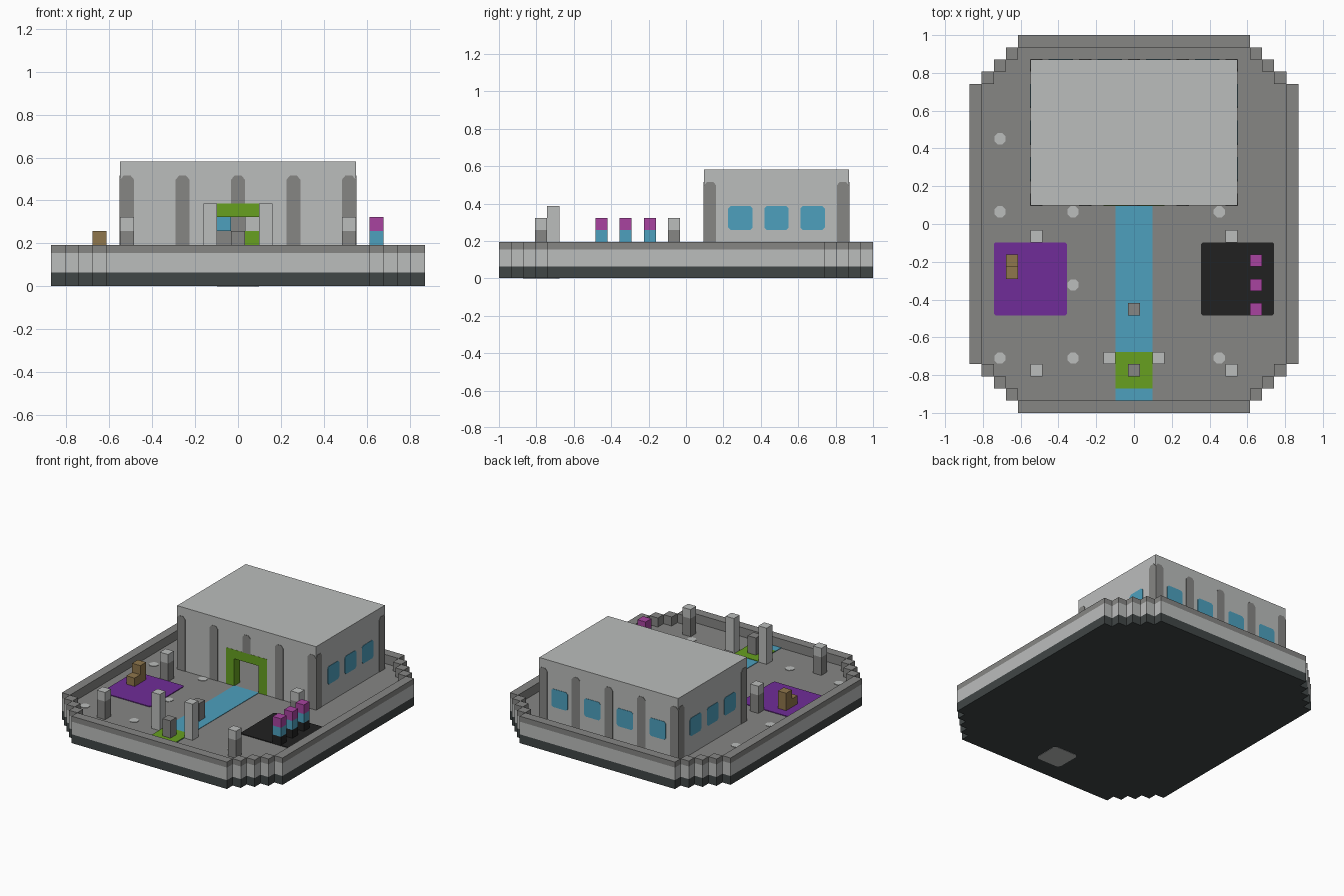
import bpy, bmesh
from math import radians, sin, cos, pi
from mathutils import Matrix, Vector

U = 2 / 31  # one block; all sizes below are in blocks

if "Cube" in bpy.data.objects:
    bpy.data.objects.remove(bpy.data.objects["Cube"], do_unlink=True)


def material(name, rgb):
    m = bpy.data.materials.new(name)
    m.use_nodes = True
    linear = [((c / 255 + 0.055) / 1.055) ** 2.4 for c in rgb] + [1]
    m.diffuse_color = linear
    m.node_tree.nodes["Principled BSDF"].inputs["Base Color"].default_value = linear
    return m


LIGHT = material("light stone", (187, 189, 188))
GREY = material("grey stone", (134, 134, 132))
SLATE = material("dark slate", (64, 70, 70))
BLACK = material("black", (33, 33, 33))
PURPLE = material("purple", (112, 44, 152))
BLUE = material("blue", (77, 160, 190))
GREEN = material("green", (103, 160, 32))
MAGENTA = material("magenta", (168, 68, 160))
BROWN = material("brown", (143, 118, 76))


def finish(name, bm, mats, rule=None, matrix=Matrix()):
    bmesh.ops.recalc_face_normals(bm, faces=bm.faces)
    bm.normal_update()
    if rule:
        for f in bm.faces:
            f.material_index = rule(f.calc_center_median(), f.normal)
    bm.transform(Matrix.Scale(U, 4) @ matrix)
    mesh = bpy.data.meshes.new(name)
    bm.to_mesh(mesh)
    bm.free()
    for m in mats:
        mesh.materials.append(m)
    ob = bpy.data.objects.new(name, mesh)
    bpy.context.collection.objects.link(ob)
    return ob


def boxes(name, spans, mats, rule=None):
    """Axis-aligned boxes given as (x0, x1, y0, y1, z0, z1)."""
    bm = bmesh.new()
    for x0, x1, y0, y1, z0, z1 in spans:
        m = Matrix.Translation(((x0 + x1) / 2, (y0 + y1) / 2, (z0 + z1) / 2))
        m = m @ Matrix.Diagonal((x1 - x0, y1 - y0, z1 - z0, 1))
        bmesh.ops.create_cube(bm, size=1, matrix=m)
    return finish(name, bm, mats, rule)


def block(name, x, y, z0, z1, mat):
    return boxes(name, [(x - .5, x + .5, y - .5, y + .5, z0, z1)], [mat])


def prism(name, pts, z0, z1, mats, rule=None, matrix=Matrix()):
    bm = bmesh.new()
    face = bm.faces.new([bm.verts.new((x, y, z0)) for x, y in pts])
    new = bmesh.ops.extrude_face_region(bm, geom=[face])["geom"]
    verts = [g for g in new if isinstance(g, bmesh.types.BMVert)]
    bmesh.ops.translate(bm, verts=verts, vec=(0, 0, z1 - z0))
    return finish(name, bm, mats, rule, matrix)


def pad(x0, x1, y0, y1, c):
    """Rectangle outline with clipped corners."""
    return [(x0 + c, y0), (x1 - c, y0), (x1, y0 + c), (x1, y1 - c),
            (x1 - c, y1), (x0 + c, y1), (x0, y1 - c), (x0, y0 + c)]


# Stepped platform: slate foot, light band with a grey floor on top
quarter = [(9.5, 15.5)]
for i in range(4):
    quarter += [(9.5 + i, 14.5 - i), (10.5 + i, 14.5 - i)]
quarter.append((13.5, 11.5))
quarter = list(dict.fromkeys(quarter))
outline = (quarter + [(x, -y) for x, y in reversed(quarter)]
           + [(-x, -y) for x, y in quarter] + [(-x, y) for x, y in reversed(quarter)])
prism("platform_foot", outline, 0.03, 1, [SLATE])
prism("platform_floor", outline, 1, 2, [LIGHT, GREY], lambda c, n: int(n.z > .9))
prism("underside_patch", pad(-1.5, 1.5, -13.5, -10.5, .3), 0, 0.03, [LIGHT])

# Rim wall: four bars and the corner steps, with a light outer lower band
rim = []
for z0, z1 in ((2, 2.4), (2.4, 3)):
    for s in (-1, 1):
        rim.append((-9.5, 9.5, s * 15 - .5, s * 15 + .5, z0, z1))
        rim.append((s * 13 - .5, s * 13 + .5, -11.5, 11.5, z0, z1))
        for t in (-1, 1):
            for i in range(3):
                x, y = s * (10 + i), t * (14 - i)
                rim.append((x - .5, x + .5, y - .5, y + .5, z0, z1))
boxes("rim_wall", rim, [GREY, LIGHT],
      lambda c, n: int(c.z < 2.4 and abs(n.z) < .5 and n.x * c.x + n.y * c.y > 0))

# Floor studs on a regular grid
octagon = [(.5 * cos(pi * (k + .5) / 4), .5 * sin(pi * (k + .5) / 4)) for k in range(8)]
for x in (-11, -5, 7):
    for y in (-11, -5, 1, 7):
        hidden = (x == 7 and y in (-5, 7)) or (x, y) in ((-11, -5), (-5, 7))
        if not hidden:
            prism("floor_stud", [(x + a, y + b) for a, b in octagon], 2, 2.05, [LIGHT])

# Path and coloured floor pads
boxes("path", [(-1.5, 1.5, -14.5, 1.5, 2, 2.05)], [BLUE])
boxes("entrance_pad", [(-1.5, 1.5, -13.5, -10.5, 2, 2.1)], [GREEN])
prism("purple_pad", pad(-11.5, -5.5, -7.5, -1.5, .15), 2, 2.08, [PURPLE])
prism("black_pad", pad(5.5, 11.5, -7.5, -1.5, .15), 2, 2.08, [BLACK])

# Hollow hall with roof, walls and a doorway
boxes("hall", [(-8.5, 8.5, 1.5, 13.5, 8, 9),
               (-8.5, -7.5, 1.5, 13.5, 2, 8), (7.5, 8.5, 1.5, 13.5, 2, 8),
               (-7.5, 7.5, 12.5, 13.5, 2, 8),
               (-7.5, -2.5, 1.5, 2.5, 2, 8), (2.5, 7.5, 1.5, 2.5, 2, 8),
               (-2.5, 2.5, 1.5, 2.5, 6, 8)], [LIGHT])
boxes("hall_lining", [(-7.5, 7.5, 12.4, 12.5, 2, 8), (-7.5, -7.4, 2.5, 12.4, 2, 8),
                      (7.4, 7.5, 2.5, 12.4, 2, 8)], [GREY])
boxes("door_frame", [(-2.5, -1.5, 1.48, 2.5, 2, 6), (1.5, 2.5, 1.48, 2.5, 2, 6),
                     (-1.5, 1.5, 1.48, 2.5, 5, 6)], [GREEN])
block("inner_blue_block", -1, 11.9, 4, 5, BLUE)
block("inner_light_block", 1, 11.9, 4, 5, LIGHT)
block("inner_green_block", 1, 11.9, 2, 4, GREEN)


# Painted arches and windows on the hall walls
def wall_plate(name, pts, angle, dist, mat):
    m = (Matrix.Translation((0, 7.5, 0)) @ Matrix.Rotation(radians(angle), 4, "Z")
         @ Matrix.Rotation(radians(90), 4, "X"))
    prism(name, pts, dist, dist + .04, [mat], None, m)


def arch(x, z0):
    return [(x - .5, z0), (x + .5, z0), (x + .5, 7.7), (x + .25, 8),
            (x - .25, 8), (x - .5, 7.7)]


def window(x):
    return pad(x - 1, x + 1, 4, 6, .2)


for x in (-8, -4, 0, 4, 8):
    wall_plate("front_arch", arch(x, 2 if x else 6), 0, 6, GREY)
    wall_plate("back_arch", arch(x, 2), 180, 6, GREY)
for x in (-6, -2, 2, 6):
    wall_plate("back_window", window(x), 180, 6, BLUE)
for angle in (90, -90):
    for x in (-5.5, 5.5):
        wall_plate("side_arch", arch(x, 2), angle, 8.5, GREY)
    for x in (-3, 0, 3):
        wall_plate("side_window", window(x), angle, 8.5, BLUE)

# Courtyard pillars, gate posts and path blocks
for s in (-1, 1):
    for y in (-1, -12):
        block("pillar_shaft", 8 * s, y, 2, 4, GREY)
        block("pillar_cap", 8 * s, y, 4, 5, LIGHT)
    block("gate_post", 2 * s, -11, 2, 6, LIGHT)
for y in (-7, -12):
    block("path_block", 0, y, 2, 4, GREY)

# Stacked machines on the black pad
for y in (-3, -5, -7):
    block("stack_base", 10, y, 2, 3, BLACK)
    block("stack_middle", 10, y, 3, 4, BLUE)
    block("stack_top", 10, y, 4, 5, MAGENTA)

# Chair on the purple pad
block("chair_back", -10, -3, 2, 4, BROWN)
block("chair_seat", -10, -4, 2, 3, BROWN)
